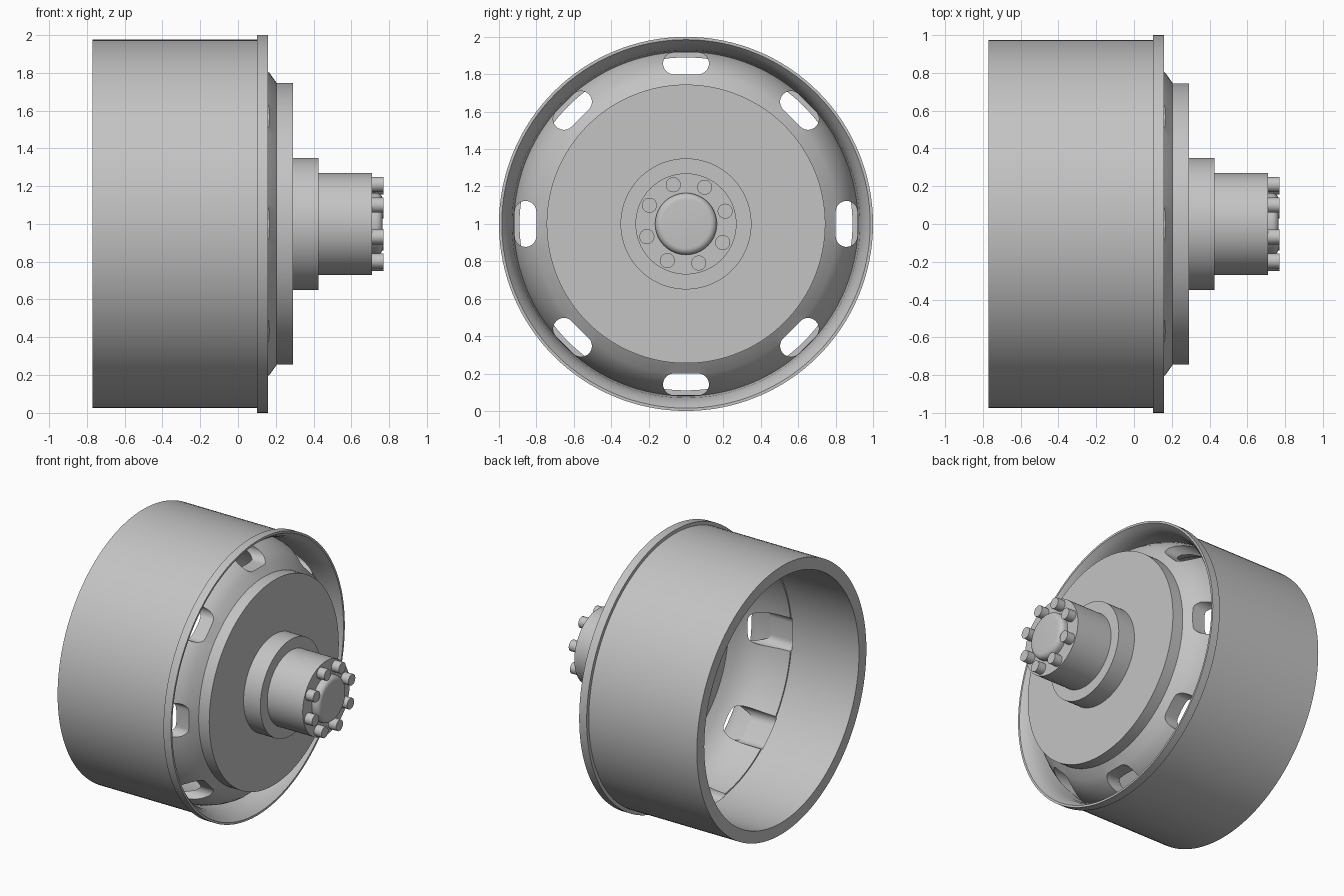
import bpy, bmesh, math

if "Cube" in bpy.data.objects:
    bpy.data.objects.remove(bpy.data.objects["Cube"])

CENTRE_Z = 1.0
steel = bpy.data.materials.new("grey_steel")
steel.diffuse_color = (0.55, 0.55, 0.55, 1)
steel.use_nodes = True
steel.node_tree.nodes["Principled BSDF"].inputs["Base Color"].default_value = steel.diffuse_color


def finish(name, bm):
    bmesh.ops.remove_doubles(bm, verts=bm.verts, dist=1e-5)
    bmesh.ops.recalc_face_normals(bm, faces=bm.faces)
    mesh = bpy.data.meshes.new(name)
    bm.to_mesh(mesh)
    bm.free()
    mesh.materials.append(steel)
    obj = bpy.data.objects.new(name, mesh)
    bpy.context.collection.objects.link(obj)
    return obj


def smooth(obj):
    bpy.ops.object.select_all(action='DESELECT')
    obj.select_set(True)
    bpy.context.view_layer.objects.active = obj
    bpy.ops.object.shade_smooth_by_angle(angle=math.radians(30))


def lathe(name, profile, closed=False, steps=128, y=0.0, z=CENTRE_Z):
    """Revolve (x, radius) points around an axis parallel to x."""
    bm = bmesh.new()
    rings = []
    for x, r in profile:
        if r == 0:
            rings.append([bm.verts.new((x, y, z))] * steps)
        else:
            rings.append([bm.verts.new((x, y + r * math.sin(2 * math.pi * i / steps),
                                        z + r * math.cos(2 * math.pi * i / steps)))
                          for i in range(steps)])
    pairs = list(zip(rings, rings[1:]))
    if closed:
        pairs.append((rings[-1], rings[0]))
    for a, b in pairs:
        for i in range(steps):
            j = (i + 1) % steps
            corners = list(dict.fromkeys((a[i], a[j], b[j], b[i])))
            bm.faces.new(corners)
    return finish(name, bm)


def cylinder(name, x0, x1, r, **kw):
    return lathe(name, [(x0, 0), (x0, r), (x1, r), (x1, 0)], **kw)


# Rim barrel, front lip and dished wheel wall as one section
rim = lathe("rim", [
    (-0.77, 0.89), (-0.77, 0.975), (0.10, 0.975), (0.10, 1.0), (0.16, 1.0),
    (0.16, 0.985), (0.13, 0.962), (0.09, 0.943), (0.04, 0.93), (-0.03, 0.922),
    (-0.05, 0.92), (-0.02, 0.913), (0.03, 0.897), (0.08, 0.872), (0.125, 0.842),
    (0.16, 0.808), (0.205, 0.745), (0.15, 0.70), (0.115, 0.75), (0.07, 0.797),
    (0.01, 0.835), (-0.06, 0.86), (-0.14, 0.874), (-0.23, 0.88), (-0.23, 0.89),
], closed=True)

# Eight rounded slots cut through the dish
bm = bmesh.new()
for k in range(8):
    turn = k * math.pi / 4
    outline = []
    for side in (1, -1):
        for i in range(13):
            a = math.pi * i / 12
            outline.append((side * (0.065 + 0.058 * math.sin(a)),
                            0.858 + side * 0.058 * math.cos(a)))
    loops = []
    for x in (-0.235, 0.4):
        loops.append([bm.verts.new((x, t * math.cos(turn) + r * math.sin(turn),
                                    CENTRE_Z + r * math.cos(turn) - t * math.sin(turn)))
                      for t, r in outline])
    n = len(outline)
    bm.faces.new(loops[0])
    bm.faces.new(loops[1][::-1])
    for i in range(n):
        j = (i + 1) % n
        bm.faces.new((loops[0][i], loops[1][i], loops[1][j], loops[0][j]))
cutter = finish("slot_cutter", bm)
cutter.hide_render = True

cut = rim.modifiers.new("slots", 'BOOLEAN')
cut.operation = 'DIFFERENCE'
cut.solver = 'EXACT'
cut.object = cutter
bpy.context.view_layer.objects.active = rim
rim.select_set(True)
bpy.ops.object.modifier_apply(modifier=cut.name)
bpy.data.objects.remove(cutter)

# Centre disc, hub flange and hub barrel
parts = [rim,
         cylinder("centre_disc", 0.15, 0.29, 0.745),
         cylinder("hub_flange", 0.28, 0.425, 0.35),
         cylinder("hub_barrel", 0.42, 0.71, 0.27)]

# Hub cap with a rounded edge
cap = [(0.70, 0), (0.70, 0.165), (0.73, 0.165)]
cap += [(0.73 + 0.035 * math.sin(a), 0.13 + 0.035 * math.cos(a))
        for a in (math.pi / 2 * i / 6 for i in range(1, 7))]
parts.append(lathe("hub_cap", cap + [(0.765, 0)], steps=64))

# Ring of eight hub bolts
for k in range(8):
    a = math.radians(18 + 45 * k)
    parts.append(cylinder(f"hub_bolt_{k + 1}", 0.70, 0.77, 0.04, steps=32,
                          y=0.22 * math.cos(a), z=CENTRE_Z + 0.22 * math.sin(a)))

for part in parts:
    smooth(part)
